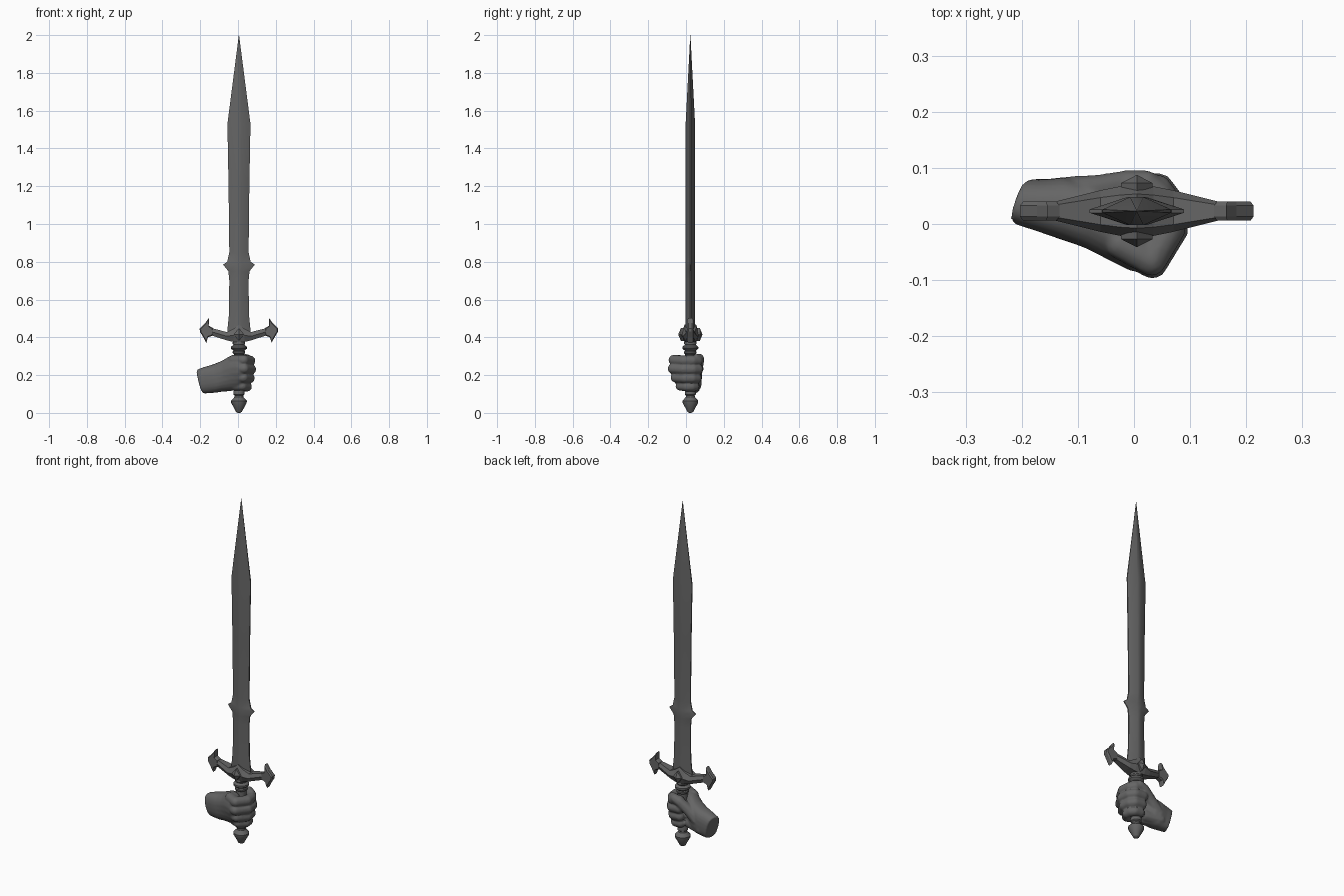
import bpy, bmesh
from math import cos, sin, pi, copysign
from mathutils import Vector, Matrix

if "Cube" in bpy.data.objects:
    bpy.data.objects.remove(bpy.data.objects["Cube"])

CX, CY = 0.005, 0.023          # sword axis
grey = bpy.data.materials.new("dark_grey")
grey.diffuse_color = (.13, .13, .13, 1)
grey.use_nodes = True
grey.node_tree.nodes["Principled BSDF"].inputs["Base Color"].default_value = grey.diffuse_color


def finish(bm, name, angle=None):
    bmesh.ops.recalc_face_normals(bm, faces=bm.faces)
    me = bpy.data.meshes.new(name)
    bm.to_mesh(me)
    bm.free()
    me.materials.append(grey)
    ob = bpy.data.objects.new(name, me)
    bpy.context.collection.objects.link(ob)
    if angle:
        bpy.context.view_layer.objects.active = ob
        ob.select_set(True)
        bpy.ops.object.shade_smooth_by_angle(angle=angle)
        ob.select_set(False)
    return ob


def loft(bm, rings):
    """Skin a list of equal-length point rings and cap both ends."""
    rows = [[bm.verts.new(p) for p in r] for r in rings]
    n = len(rows[0])
    for a, b in zip(rows, rows[1:]):
        for i in range(n):
            j = (i + 1) % n
            bm.faces.new((a[i], a[j], b[j], b[i]))
    bm.faces.new(rows[0])
    bm.faces.new(rows[-1])


def chain(bm, pts):
    """Tapered tube of overlapping spheres through (x, y, z, radius) points."""
    for a, b in zip(pts, pts[1:]):
        for k in range(9):
            p = Vector(a).lerp(Vector(b), k / 8)
            bmesh.ops.create_icosphere(bm, subdivisions=2, radius=p[3],
                                       matrix=Matrix.Translation(p.xyz))


# Blade: flattened diamond section with a pair of thorns
bm = bmesh.new()
blade = [(0.40, .062, .025), (0.45, .060, .025), (0.52, .053, .025), (0.70, .051, .025),
         (0.75, .056, .025), (0.785, .084, .025), (0.80, .062, .025), (0.85, .051, .025),
         (1.20, .055, .025), (1.53, .061, .025), (2.0, .0006, .0005)]
loft(bm, [[(CX + x * w, CY + y * t, z) for x, y in
           ((1, .12), (.2, 1), (-.2, 1), (-1, .12), (-1, -.12), (-.2, -1), (.2, -1), (1, -.12))]
          for z, w, t in blade])
finish(bm, "blade", 0.5)

# Crossguard: chamfered bar sweeping up to the ends
bm = bmesh.new()
half = [(0, .373, .467, .047), (.03, .376, .445, .044), (.065, .384, .428, .037),
        (.145, .410, .449, .017)]
bar = [(-x, a, b, h) for x, a, b, h in half[:0:-1]] + half
loft(bm, [[(CX + x, CY + h * y, a + (b - a) * t) for y, t in
           ((1, .5), (.65, 1), (-.65, 1), (-1, .5), (-.65, 0), (.65, 0))]
          for x, a, b, h in bar])
finish(bm, "crossguard")

# Anchor-shaped guard ends
head = [(.138, .449), (.160, .462), (.159, .503), (.178, .476), (.208, .446), (.207, .430),
        (.190, .403), (.173, .371), (.164, .400), (.138, .410)]
for s, side in ((-1, "left"), (1, "right")):
    bm = bmesh.new()
    mid_x, mid_z = .172, .432
    loft(bm, [[(CX + s * (mid_x + (x - mid_x) * k), CY + y, mid_z + (z - mid_z) * k)
               for x, z in head] for y, k in ((-.017, .85), (-.010, 1), (.010, 1), (.017, .85))])
    finish(bm, "guard_end_" + side)

# Faceted stud on both faces of the guard
bm = bmesh.new()
loft(bm, [[(CX + x * k * .028, CY + y, .415 + z * k * .034)
           for x, z in ((1, 0), (0, 1), (-1, 0), (0, -1))]
          for y, k in ((-.064, .03), (-.050, 1), (.050, 1), (.064, .03))])
finish(bm, "guard_stud")

# Turned handle with collars and pommel
bm = bmesh.new()
profile = [(.006, 0), (.016, .006), (.023, .020), (.041, .053), (.042, .064), (.024, .084),
           (.023, .092), (.029, .097), (.029, .113), (.027, .118), (.027, .310), (.033, .316),
           (.033, .324), (.029, .329), (.042, .340), (.042, .350), (.029, .360), (.033, .366),
           (.033, .374), (.028, .390)]
loft(bm, [[(CX + r * cos(i * pi / 8), CY + r * sin(i * pi / 8), z) for i in range(16)]
          for r, z in profile])
finish(bm, "handle", 0.5)

# Fist: wrist and palm loft, four curled fingers and a thumb fused together
bm = bmesh.new()
# x, front y, back y, bottom z, top z, slant by height, slant by depth
palm = [(-.198, .000, .080, .103, .230, .25, .33), (-.165, -.012, .080, .104, .243, .20, .2),
        (-.120, -.031, .084, .108, .258, .10, 0), (-.085, -.046, .076, .112, .276, 0, 0),
        (-.045, -.066, .052, .115, .300, 0, 0), (-.005, -.086, .030, .118, .305, 0, 0),
        (.025, -.088, .000, .126, .300, 0, 0)]
rings = []
for x, y0, y1, z0, z1, slant, skew in palm:
    ring = []
    for i in range(24):
        c, s = cos(i * pi / 12), sin(i * pi / 12)
        dy = copysign(abs(c) ** .8, c) * (y1 - y0) / 2
        dz = copysign(abs(s) ** .8, s) * (z1 - z0) / 2
        # lower knuckles sit further back
        low = .036 * max(0, (.23 - (z0 + z1) / 2 - dz) / .1) * max(0, (x + .12) / .14)
        ring.append((x - slant * dz + skew * dy, (y0 + y1) / 2 + dy + (low if c < 0 else 0),
                     (z0 + z1) / 2 + dz))
    rings.append(ring)
loft(bm, rings)
curl = [(-.03, -.062), (.027, -.093), (.062, -.034), (.057, .014), (.038, .040), (-.008, .043)]
for z, kx, ky, r in ((.276, .96, .95, .028), (.230, 1.03, 1.0, .028),
                     (.183, .92, .84, .027), (.138, .72, .58, .025)):
    chain(bm, [(CX + x * kx, CY + y * ky, z + (.004 if x < .03 else 0), r) for x, y in curl])
chain(bm, [(-.11, .050, .19, .036), (-.06, .058, .235, .031), (-.01, .069, .275, .028),
           (.022, .070, .288, .026), (.050, .053, .291, .020)])
chain(bm, [(-.13, .047, .148, .036), (-.05, .028, .150, .032)])   # heel of the hand
hand = finish(bm, "hand")
rm = hand.modifiers.new("fuse", 'REMESH')
rm.mode = 'VOXEL'
rm.voxel_size = .005
rm.use_smooth_shade = True
sm = hand.modifiers.new("soften", 'SMOOTH')
sm.factor = .5
sm.iterations = 4
